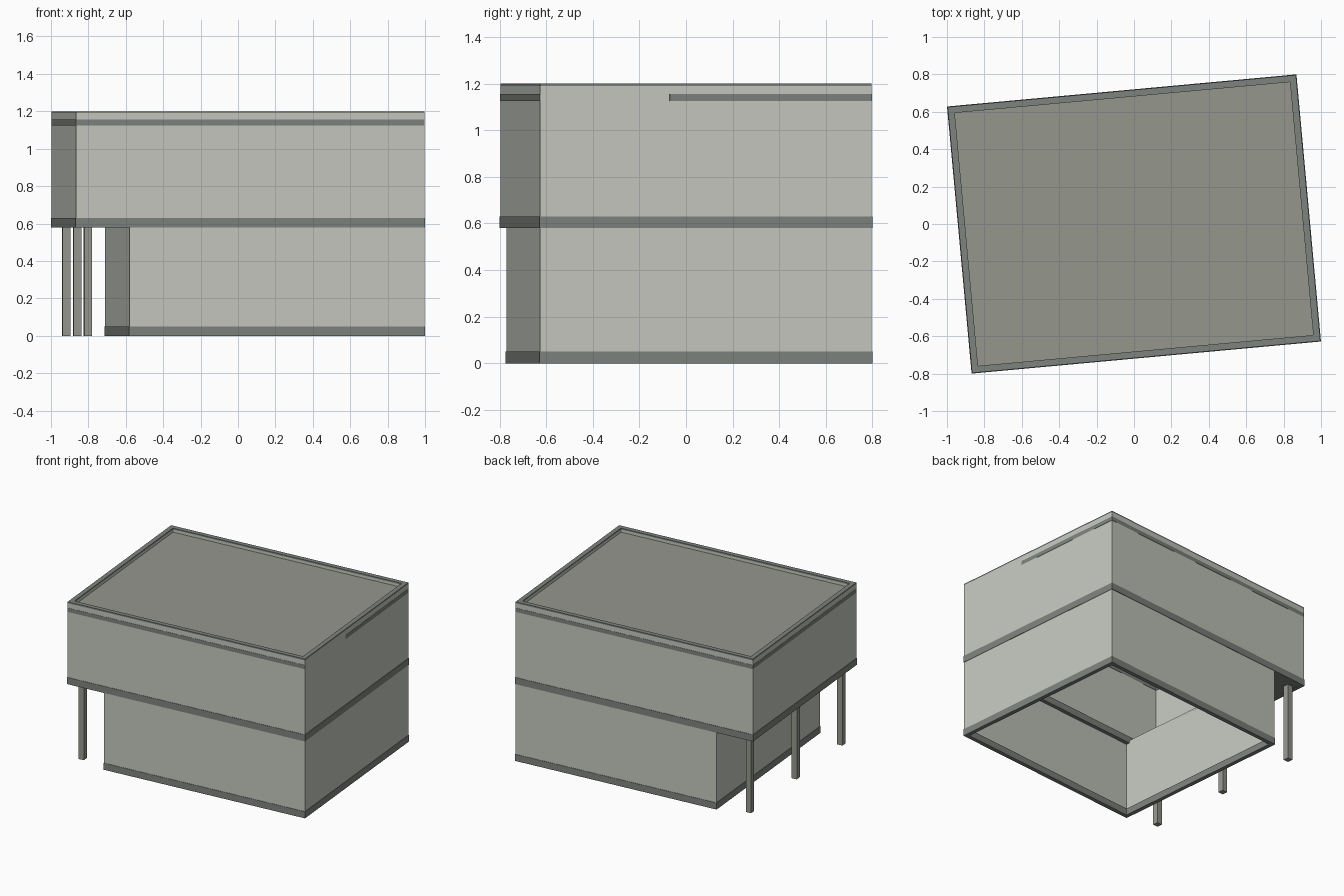
import bpy, bmesh, math
from mathutils import Matrix, Vector

if "Cube" in bpy.data.objects:
    bpy.data.objects.remove(bpy.data.objects["Cube"])

ROT = Matrix.Rotation(math.radians(5.25), 4, 'Z')   # whole building is turned in plan
A, B = 0.935, 0.714        # half length and half width of the upper storey
UL = -0.648                # left end of the lower storey
P = 0.003                  # how far the bands stand proud


def material(name, c):
    m = bpy.data.materials.new(name)
    m.diffuse_color = (*c, 1)
    m.use_nodes = True
    m.node_tree.nodes["Principled BSDF"].inputs["Base Color"].default_value = m.diffuse_color
    return m


WALL = material("wall_grey", (0.56, 0.58, 0.52))
BAND = material("band_grey", (0.21, 0.23, 0.21))
ROOF = material("roof_grey", (0.30, 0.31, 0.27))


def rect(x0, x1, y0, y1, z):
    return [(x0, y0, z), (x1, y0, z), (x1, y1, z), (x0, y1, z)]


def finish(name, loops, links, caps, mat):
    """Bridge four-point loops in pairs and fill the listed caps."""
    bm = bmesh.new()
    vs = [[bm.verts.new(ROT @ Vector(p)) for p in l] for l in loops]
    for a, b in links:
        for i in range(4):
            j = (i + 1) % 4
            bm.faces.new((vs[a][i], vs[a][j], vs[b][j], vs[b][i]))
    for c in caps:
        bm.faces.new(vs[c])
    if caps or len(links) > 1:
        bmesh.ops.recalc_face_normals(bm, faces=bm.faces)
    me = bpy.data.meshes.new(name)
    bm.to_mesh(me)
    bm.free()
    me.materials.append(mat)
    ob = bpy.data.objects.new(name, me)
    bpy.context.collection.objects.link(ob)
    return ob


def box(name, x0, x1, y0, y1, z0, z1, mat):
    r = (x0, x1, y0, y1)
    finish(name, [rect(*r, z0), rect(*r, z1)], [(0, 1)], [0, 1], mat)


def shell(name, x0, x1, y0, y1, z0, z1, mat):
    r = (x0, x1, y0, y1)
    finish(name, [rect(*r, z0), rect(*r, z1)], [(0, 1)], [], mat)


def ring(name, x0, x1, y0, y1, z0, z1, w, mat):
    o = (x0, x1, y0, y1)
    i = (x0 + w, x1 - w, y0 + w, y1 - w)
    finish(name, [rect(*o, z0), rect(*o, z1), rect(*i, z1), rect(*i, z0)],
           [(0, 1), (1, 2), (2, 3), (3, 0)], [], mat)


# Thin hollow walls of the two storeys
shell("lower_walls", UL, A, -B, B, 0.0, 0.60, WALL)
shell("upper_walls", -A, A, -B, B, 0.60, 1.17, WALL)

# Base band and floor band
ring("base_band", UL - P, A + P, -B - P, B + P, 0.0, 0.05, 0.03, BAND)
ring("floor_band", -A - P, A + P, -B - P, B + P, 0.58, 0.63, 0.03, BAND)

# Underside of the overhang
box("overhang_soffit", -A + 0.002, UL, -B + 0.002, B - 0.002, 0.581, 0.60, BAND)

# Columns under the overhang
for n, v in enumerate((-0.63, 0.0, 0.63)):
    box(f"column_{n + 1}", -0.885, -0.843, v - 0.021, v + 0.021, 0.0, 0.582, ROOF)

# Roof, parapet and its cap
finish("roof", [rect(-A, A, -B, B, 1.17)], [], [0], ROOF)
ring("parapet", -A, A, -B, B, 1.17, 1.19, 0.035, WALL)
ring("parapet_cap", -A, A, -B, B, 1.19, 1.2, 0.035, BAND)

# Thin stripes below the parapet (only part of the right side)
S = 0.0015
for name, x0, x1, y0, y1 in (
        ("front_stripe", -A, A, -B - S, -B + S),
        ("back_stripe", -A, A, B - S, B + S),
        ("left_stripe", -A - S, -A + S, -B, B),
        ("right_stripe", A - S, A + S, -0.156, B)):
    box(name, x0, x1, y0, y1, 1.125, 1.155, BAND)
